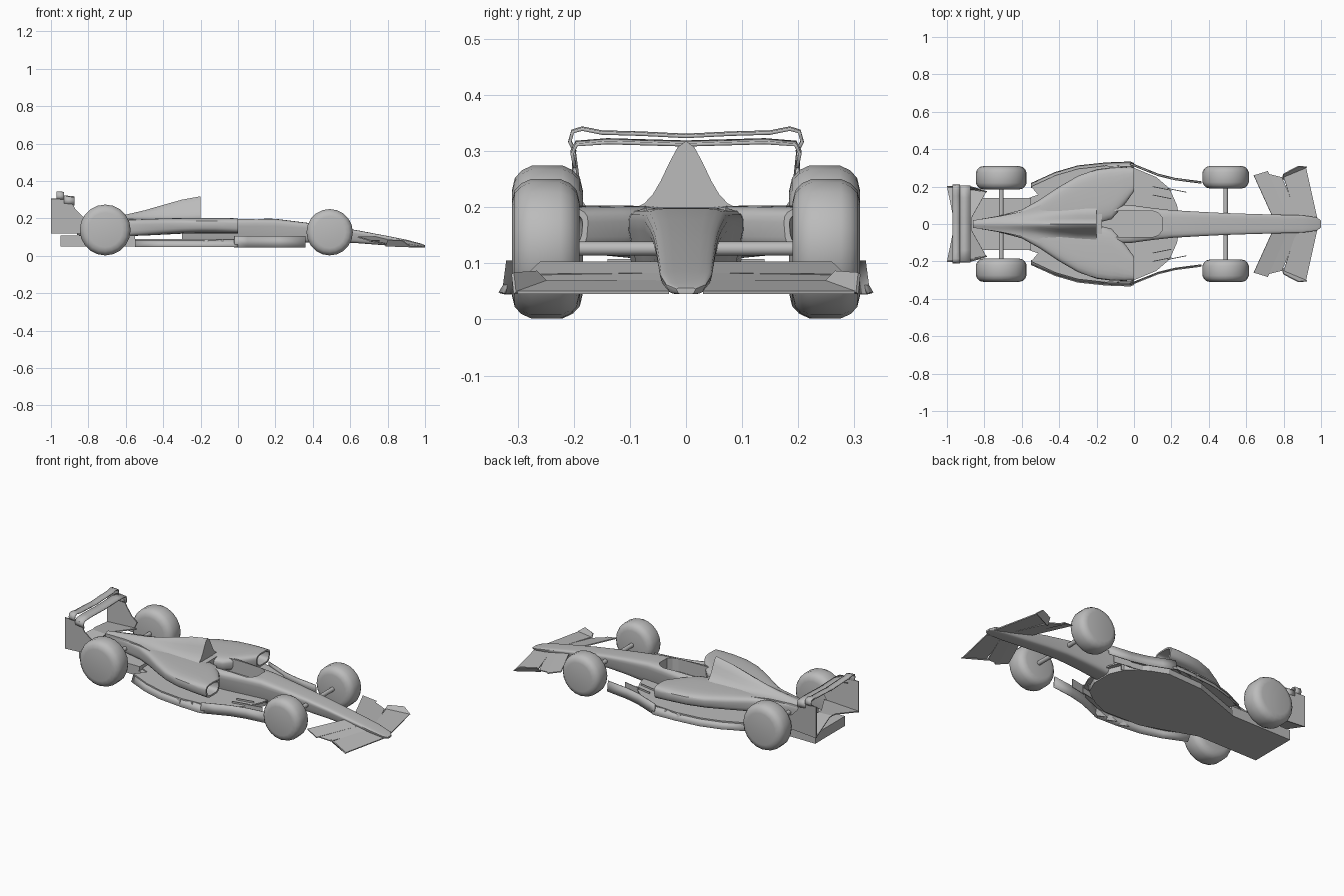
import bpy
import bmesh
from math import cos, sin, pi, copysign, exp

cube = bpy.data.objects.get("Cube")
if cube:
    bpy.data.objects.remove(cube)

grey = bpy.data.materials.new("plain_grey")
grey.use_nodes = True
grey.diffuse_color = (0.5, 0.5, 0.5, 1)
grey.node_tree.nodes["Principled BSDF"].inputs["Base Color"].default_value = (0.5, 0.5, 0.5, 1)


def finish(name, bm, smooth=True, mirror=False, thick=0):
    """Turn a bmesh into an object, with optional thickness and y mirror."""
    bmesh.ops.recalc_face_normals(bm, faces=bm.faces)
    mesh = bpy.data.meshes.new(name)
    bm.to_mesh(mesh)
    bm.free()
    obj = bpy.data.objects.new(name, mesh)
    bpy.context.collection.objects.link(obj)
    mesh.materials.append(grey)
    if thick:
        mod = obj.modifiers.new("thickness", "SOLIDIFY")
        mod.thickness = thick
        mod.offset = 0
    if mirror:
        mod = obj.modifiers.new("other_side", "MIRROR")
        mod.use_axis = (False, True, False)
        mod.use_clip = False
    if smooth:
        bpy.ops.object.select_all(action="DESELECT")
        obj.select_set(True)
        bpy.context.view_layer.objects.active = obj
        bpy.ops.object.shade_smooth_by_angle(angle=0.6)
    return obj


def loft(name, rings, closed=True, **options):
    """Skin a list of equal point rows; closed rows are capped."""
    bm = bmesh.new()
    rows = [[bm.verts.new(p) for p in ring] for ring in rings]
    count = len(rows[0])
    for a, b in zip(rows, rows[1:]):
        for i in range(count if closed else count - 1):
            j = (i + 1) % count
            bm.faces.new((a[i], a[j], b[j], b[i]))
    if closed:
        bm.faces.new(rows[0])
        bm.faces.new(rows[-1])
    return finish(name, bm, **options)


def plate(name, points, thick=0.006, mirror=True):
    """Thin panel from an outline."""
    bm = bmesh.new()
    bm.faces.new([bm.verts.new(p) for p in points])
    return finish(name, bm, smooth=False, mirror=mirror, thick=thick)


def slab(name, half, z0, z1):
    """Symmetric prism from half an outline, ordered front to back."""
    outline = half + [(x, -y) for x, y in reversed(half)]
    return loft(name, [[(x, y, z) for x, y in outline] for z in (z0, z1)], smooth=False)


def ring(x, y0, y1, z0, z1, taper=1.0, power=0.4, count=24):
    """Rounded rectangular cross-section, narrower below by taper."""
    points = []
    for i in range(count):
        a = 2 * pi * (i + 0.5) / count
        c = copysign(abs(cos(a)) ** power, cos(a))
        s = copysign(abs(sin(a)) ** power, sin(a))
        w = taper + (1 - taper) * (s + 1) / 2
        points.append((x, (y0 + y1) / 2 + c * w * (y1 - y0) / 2,
                       (z0 + z1) / 2 + s * (z1 - z0) / 2))
    return points


# Nose and central tub: x, half width, bottom, top
tub = [(1.0, .018, .045, .056), (.98, .038, .045, .065), (.9, .05, .048, .086),
       (.8, .053, .055, .106), (.63, .058, .068, .138), (.49, .063, .075, .16),
       (.36, .07, .07, .178), (.2, .08, .055, .198), (.1, .092, .05, .2),
       (-.02, .11, .05, .2), (-.3, .12, .05, .2)]
body = loft("nose_and_tub", [ring(x, -w, w, b, t, .72) for x, w, b, t in tub])

# Cockpit opening
hole = slab("cockpit_cutter", [(.15, .035), (.13, .06), (.1, .07), (-.17, .07)], .12, .3)
hole.hide_render = True
cut = body.modifiers.new("cockpit", "BOOLEAN")
cut.object = hole
cut.solver = "EXACT"
bpy.context.view_layer.objects.active = body
bpy.ops.object.modifier_apply(modifier="cockpit")
bpy.data.objects.remove(hole)

# Side pods with recessed inlets: x, inner, outer, bottom, top
pods = [(-.13, .2, .285, .14, .185), (0, .182, .293, .13, .191), (0, .172, .303, .12, .2),
        (-.05, .1, .308, .12, .202), (-.12, .02, .308, .12, .203), (-.2, 0, .298, .12, .203),
        (-.3, 0, .262, .118, .202), (-.4, 0, .203, .113, .2), (-.5, 0, .135, .108, .196),
        (-.6, 0, .078, .105, .192), (-.72, 0, .045, .105, .187), (-.86, 0, .02, .11, .18)]
loft("side_pod", [ring(x, i, o, b, t, .9, .55) for x, i, o, b, t in pods], mirror=True)

# Bell-shaped engine cover: x, peak, half width, spread
cover = [(-.2, .318, .15, .042), (-.3, .3, .155, .04), (-.4, .272, .14, .036),
         (-.5, .243, .1, .032), (-.6, .22, .066, .03), (-.72, .202, .042, .03),
         (-.86, .185, .02, .02)]
rings = []
for x, peak, w, spread in cover:
    base = min(.195, peak - .015)
    top = [(x, w * k / 10, base + (peak - base) * exp(-(w * k / 10 / spread) ** 2 * .75))
           for k in range(-10, 11)]
    rings.append(top + [(x, w, .15), (x, -w, .15)])
loft("engine_cover", rings)

# Floor sheet, underbody and diffuser
slab("floor_sheet", [(.24, .04), (.23, .1), (.19, .19), (.12, .25), (0, .3), (-.15, .312),
                     (-.3, .295), (-.42, .26), (-.55, .2), (-.5, .14), (-.58, .1)], .082, .09)
slab("underbody", [(.22, .06), (.18, .15), (.08, .22), (-.02, .26), (-.25, .25),
                   (-.42, .19), (-.56, .14), (-.8, .13)], .05, .083)
slab("diffuser", [(-.55, .14), (-.95, .14)], .05, .108)

# Flared floor edges and front bargeboards
edge = [(.0, .31), (-.02, .318), (-.15, .313), (-.3, .297), (-.42, .262), (-.55, .203)]
loft("floor_edge", [[(x, y - .01, .087), (x, y + .014, .047)] for x, y in edge],
     closed=False, mirror=True, thick=.005)
board = [(-.02, .318), (.05, .29), (.13, .258), (.22, .236), (.36, .218)]
loft("bargeboard", [[(x, y, .105), (x, y + .008, .045)] for x, y in board],
     closed=False, mirror=True, thick=.005)
for x, y in ((.1, .2), (.18, .19), (.1, .155)):
    plate("floor_fence", [(x, y, .05), (x, y, .1), (x + .1, y - .02, .1), (x + .1, y - .02, .05)], .004)
for x in (-.22, -.14, -.07):
    plate("edge_fin", [(x, .3, .055), (x + .06, .322, .052), (x + .06, .31, .09)], .004)

# Front wing: trailing and leading edges of each swept element
wing = [("front_flap", (.74, .04, .1), (.64, .26, .1), (.715, .283, .078), (.82, .04, .08)),
        ("middle_flap", (.81, .04, .082), (.70, .272, .08), (.79, .25, .064), (.88, .04, .066)),
        ("main_plane", (.87, .03, .068), (.80, .25, .066), (.92, .3, .048), (.98, .03, .048))]
for name, *corners in wing:
    plate(name, corners)
plate("front_endplate", [(.79, .235, .052), (.8, .268, .085), (.88, .309, .082), (.925, .305, .047)])

# Rear wing: looped upper blades
loop = [(.198, .3), (.207, .318), (.202, .336), (.185, .341), (.15, .334), (.08, .332), (0, .328)]
loft("rear_upper_blade", [[(-.97, y, z), (-.93, y, z - .002)] for y, z in loop],
     closed=False, mirror=True, thick=.006)
low = [(.198, .275), (.203, .3), (.195, .316), (.14, .32), (0, .316)]
loft("rear_lower_blade", [[(-.93, y, z), (-.875, y, z - .005)] for y, z in low],
     closed=False, mirror=True, thick=.006)

# Rear wing side panels and bow-tie beam
plate("rear_endplate", [(-1, .2, .12), (-1, .2, .305), (-.9, .2, .305), (-.87, .198, .25),
                        (-.83, .187, .21), (-.785, .172, .19), (-.82, .18, .12)])
plate("rear_beam", [(-1, .2, .125), (-.79, .172, .15), (-.87, .03, .16), (-.87, 0, .16),
                    (-.96, 0, .165), (-.965, .03, .165)])

# Wheels and axles
sides = 20


def circle(x, y, z, r):
    return [(x + r * cos(2 * pi * i / sides), y, z + r * sin(2 * pi * i / sides))
            for i in range(sides)]


tread = [(-.5, .68), (-.46, .84), (-.36, .94), (-.22, 1), (.22, 1), (.36, .94), (.46, .84), (.5, .68)]
for end, x, radius, width, middle in (("front", .49, .124, .12, .25), ("rear", -.71, .136, .126, .247)):
    z = radius + .002
    loft(end + "_wheel", [circle(x, middle + width * k, z, radius * r) for k, r in tread], mirror=True)
    loft(end + "_axle", [circle(x, y, z, .0125) for y in (-.22, .22)])
